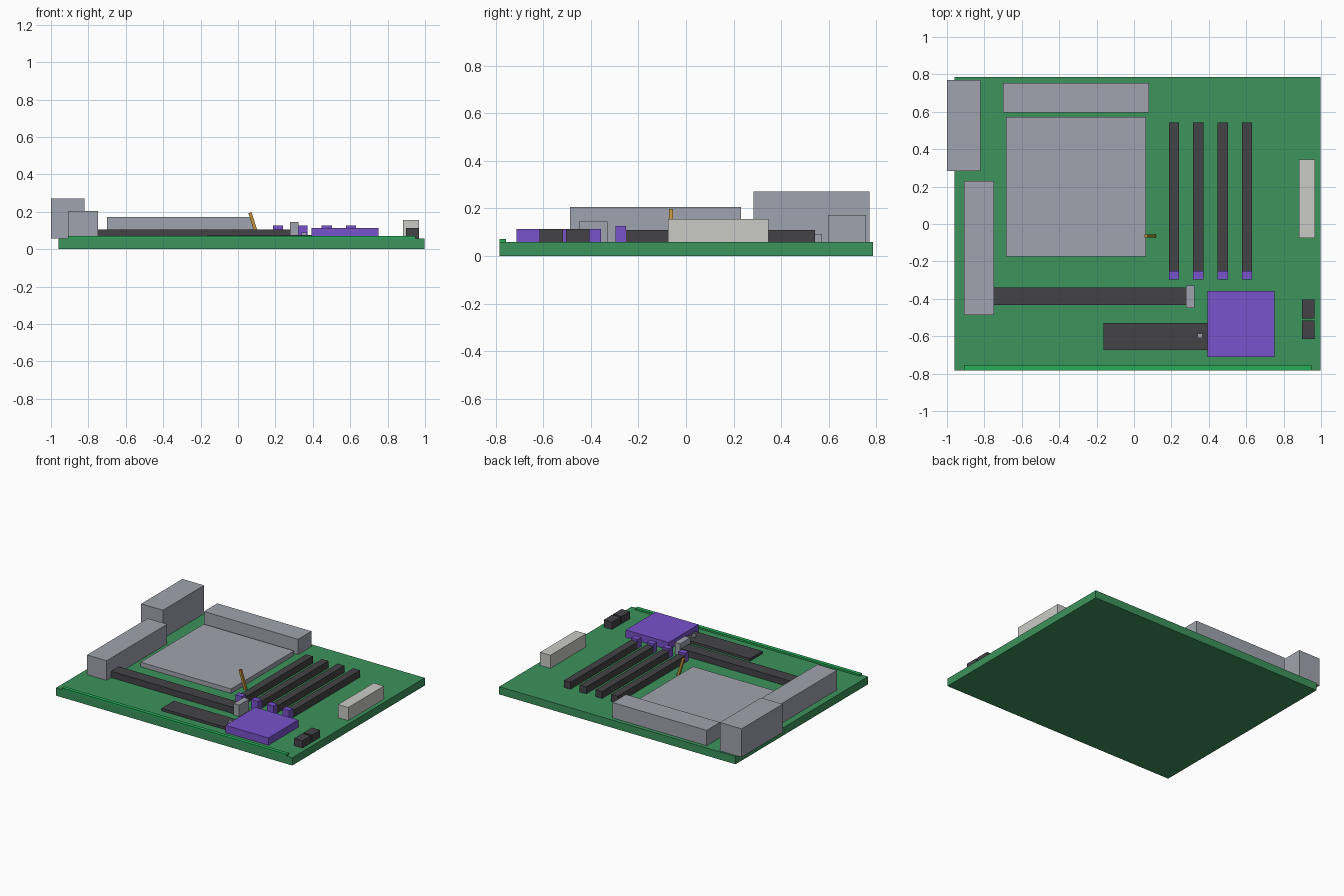
import bpy, bmesh, math
from mathutils import Matrix, Vector

if "Cube" in bpy.data.objects:
    bpy.data.objects.remove(bpy.data.objects["Cube"])


def lin(c):
    return c / 12.92 if c <= 0.04045 else ((c + 0.055) / 1.055) ** 2.4


def material(name, r, g, b):
    m = bpy.data.materials.new(name)
    m.diffuse_color = (lin(r / 255), lin(g / 255), lin(b / 255), 1)
    m.use_nodes = True
    m.node_tree.nodes["Principled BSDF"].inputs["Base Color"].default_value = m.diffuse_color
    return m


GREEN = material("board_green", 60, 147, 92)
BRIGHT = material("bright_green", 40, 172, 88)
GREY = material("metal_grey", 160, 164, 173)
DARK = material("dark_plastic", 68, 66, 70)
PURPLE = material("purple", 120, 82, 204)
WHITE = material("off_white", 202, 202, 198)
GOLD = material("gold", 190, 145, 60)

TOP = 0.058  # top of the circuit board


def box(name, mat, x0, x1, y0, y1, z1, z0=TOP, rot=None):
    bm = bmesh.new()
    bmesh.ops.create_cube(bm, size=1)
    bm.transform(Matrix.Diagonal((x1 - x0, y1 - y0, z1 - z0, 1)))
    if rot:
        bm.transform(rot)
    bm.transform(Matrix.Translation(((x0 + x1) / 2, (y0 + y1) / 2, (z0 + z1) / 2)))
    me = bpy.data.meshes.new(name)
    bm.to_mesh(me)
    bm.free()
    me.materials.append(mat)
    ob = bpy.data.objects.new(name, me)
    bpy.context.collection.objects.link(ob)
    return ob


# Circuit board and raised strip along the front edge
box("circuit_board", GREEN, -0.96, 0.998, -0.783, 0.785, TOP, 0)
box("front_edge_strip", BRIGHT, -0.91, 0.95, -0.783, -0.755, 0.071)

# Rear port blocks and cooling blocks
box("port_block_tall", GREY, -1.0, -0.82, 0.283, 0.77, 0.27)
box("port_block_low", GREY, -0.91, -0.748, -0.487, 0.23, 0.205)
box("power_heatsink", GREY, -0.70, 0.08, 0.597, 0.755, 0.173)

# Processor socket and its tilted lever
box("processor_socket", GREY, -0.685, 0.065, -0.175, 0.572, 0.092)
lean = Vector((-0.046, 0, 0.146))
lever_rot = Vector((0, 0, 1)).rotation_difference(lean).to_matrix().to_4x4()
half = lean.length / 2
box("socket_lever", GOLD, 0.078, 0.096, -0.072, -0.055, 0.122 + half, 0.122 - half, lever_rot)

# Memory slots with end latches
for i in range(4):
    x = 0.186 + i * 0.1303
    box(f"memory_slot_{i + 1}", DARK, x, x + 0.055, -0.252, 0.542, 0.11)
    box(f"memory_latch_{i + 1}", PURPLE, x, x + 0.055, -0.296, -0.252, 0.127)

# Expansion slot and latch
box("expansion_slot", DARK, -0.75, 0.28, -0.433, -0.34, 0.105)
box("expansion_latch", GREY, 0.279, 0.324, -0.449, -0.33, 0.145)

# Storage card with its screw, and the chipset block
box("storage_card", DARK, -0.162, 0.394, -0.674, -0.528, 0.077)
box("storage_screw", GREY, 0.34, 0.366, -0.61, -0.585, 0.09)
box("chipset_heatsink", PURPLE, 0.394, 0.75, -0.712, -0.358, 0.113)

# Right edge connectors
box("power_connector", WHITE, 0.882, 0.967, -0.076, 0.346, 0.156)
for i, y in enumerate((-0.616, -0.504)):
    box(f"data_connector_{i + 1}", DARK, 0.897, 0.965, y, y + 0.099, 0.113)
